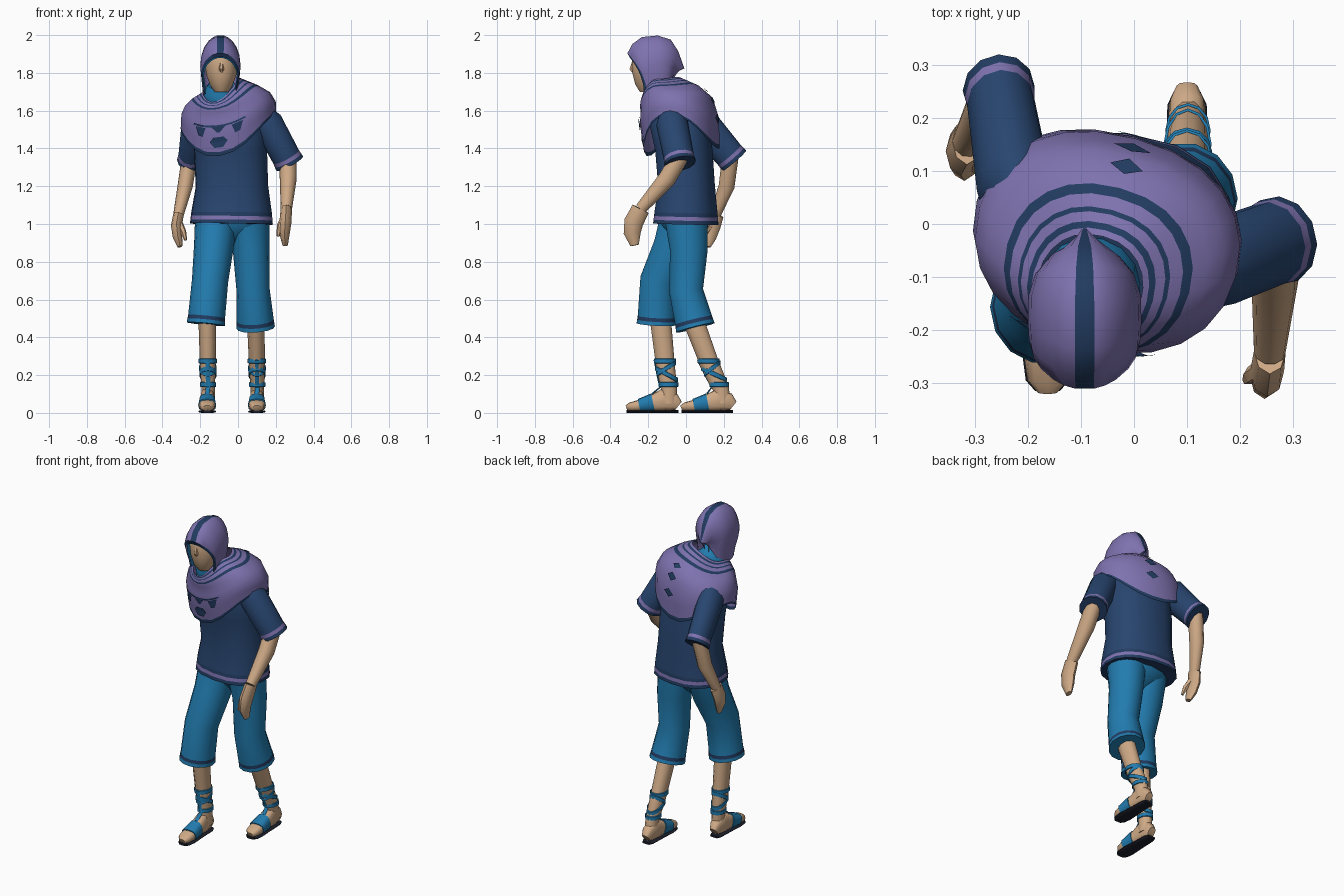
import bpy, bmesh, math
from mathutils import Vector

if "Cube" in bpy.data.objects:
    bpy.data.objects.remove(bpy.data.objects["Cube"])

COLOURS = {'p': ('lavender_cloth', (0.21, 0.17, 0.43)), 'n': ('navy_cloth', (0.021, 0.06, 0.16)),
           'd': ('dark_navy_trim', (0.016, 0.045, 0.12)), 'b': ('blue_cloth', (0.016, 0.20, 0.43)),
           's': ('skin', (0.62, 0.40, 0.24)), 'k': ('dark_sole', (0.012, 0.014, 0.025))}
MATS = {}
for key, (label, rgb) in COLOURS.items():
    MATS[key] = bpy.data.materials.new(label)
    MATS[key].diffuse_color = (*rgb, 1)


def finish(name, bm, keys):
    me = bpy.data.meshes.new(name)
    bm.to_mesh(me)
    bm.free()
    for k in keys:
        me.materials.append(MATS[k])
    me.polygons.foreach_set('use_smooth', [True] * len(me.polygons))
    me.set_sharp_from_angle(angle=math.radians(50))
    bpy.context.collection.objects.link(bpy.data.objects.new(name, me))


def loft(name, rings, colour, wrap=True, caps=True):
    """Skin a list of point rings; colour(i, j) gives the colour key of a face."""
    bm = bmesh.new()
    vs = [[bm.verts.new(p) for p in r] for r in rings]
    n, keys = len(rings[0]), []

    def add(loop, k):
        if k not in keys:
            keys.append(k)
        bm.faces.new(loop).material_index = keys.index(k)
    for i in range(len(rings) - 1):
        for j in range(n if wrap else n - 1):
            q = (j + 1) % n
            add([vs[i][j], vs[i + 1][j], vs[i + 1][q], vs[i][q]], colour(i, j))
    if caps:
        add(vs[0], colour(0, 0))
        add(vs[-1], colour(len(rings) - 2, 0))
        bmesh.ops.recalc_face_normals(bm, faces=bm.faces)
    finish(name, bm, keys)


def oval(a, e=1.0):
    c, s = math.cos(a), math.sin(a)
    return math.copysign(abs(c) ** e, c), math.copysign(abs(s) ** e, s)


def tube(name, path, col, hem='', flat=1.0, sides=12, ref=(1, 0, 0), e=1.0):
    """Limb along path points (x, y, z, radius[, depth]); hem adds one 2 cm stripe per letter."""
    pts = [Vector(p[:3]) for p in path]
    rad = [(p[3], p[4] if len(p) > 4 else p[3] * flat) for p in path]
    step = (pts[-1] - pts[-2]).normalized() * .02
    for _ in hem:
        pts.append(pts[-1] + step)
        rad.append((rad[-1][0] + .002, rad[-1][1] + .002))
    rings = []
    for i, (p, (ra, rb)) in enumerate(zip(pts, rad)):
        t = (pts[min(i + 1, len(pts) - 1)] - pts[max(i - 1, 0)]).normalized()
        side = Vector(ref)
        side = (side - t * side.dot(t)).normalized()
        ovals = [oval(math.tau * j / sides, e) for j in range(sides)]
        rings.append([p + side * c * ra + t.cross(side) * s * rb for c, s in ovals])
    rows = col * (len(path) - 1) + hem
    loft(name, rings, lambda i, j: rows[i])


def at(path, k, v):
    """Interpolate the path tuple whose k-th entry equals v."""
    for a, b in zip(path, path[1:]):
        if (a[k] - v) * (b[k] - v) <= 1e-9:
            f = (v - a[k]) / (b[k] - a[k])
            return [x + (y - x) * f for x, y in zip(a, b)]


# tunic body with striped hem
tube('tunic', [(-.06, -.08, 1.64, .13), (-.05, -.045, 1.56, .195), (-.04, -.012, 1.4, .195),
               (-.032, .003, 1.2, .193), (-.034, 0, 1.06, .215)], 'n', 'dpd', .78, 16, (.99, -.12, 0), .85)


# arms: striped sleeve, forearm, hand, thumb
def arm(side, sleeve, fore, hand, thumb, flat):
    tube(side + '_sleeve', sleeve, 'n', 'pd', flat)
    tube(side + '_forearm', fore, 's', flat=1.1, sides=10)
    tube(side + '_hand', [fore[-1]] + hand, 's', flat=1.6, sides=8)
    tube(side + '_thumb', thumb, 's', sides=6)


arm('left', [(.12, -.085, 1.6, .05), (.155, -.075, 1.54, .08), (.255, -.038, 1.355, .077)],
    [(.265, -.03, 1.36, .045), (.266, -.1, 1.24, .045), (.256, -.24, 1.08, .03)],
    [(.251, -.277, 1.01, .032), (.246, -.285, .95, .028), (.25, -.272, .887, .014)],
    [(.245, -.27, 1.03, .02), (.222, -.285, .99, .017), (.212, -.295, .935, .008)], 1.05)
arm('right', [(-.2, .03, 1.59, .05), (-.225, .07, 1.55, .072), (-.251, .23, 1.365, .064)],
    [(-.255, .235, 1.36, .042), (-.28, .215, 1.2, .04), (-.315, .155, 1.05, .028)],
    [(-.326, .137, .99, .029), (-.32, .12, .93, .025), (-.307, .11, .88, .013)],
    [(-.31, .13, 1.0, .02), (-.29, .105, .96, .016), (-.277, .092, .915, .008)], 1.25)

# foot stations: distance from heel, half width, height
FOOT = [(0, .022, .055), (.025, .034, .095), (.08, .036, .12), (.14, .039, .085), (.21, .044, .058),
        (.255, .038, .045), (.275, .02, .03)]


def leg(side, trouser, shin, fx, heel):
    tube(side + '_trouser_leg', trouser, 'b', 'db', 1.05, 14)
    tube(side + '_shin', shin, 's', flat=1.25, sides=10)
    # foot, sole and toe strap run forward from the heel
    tube(side + '_foot', [(fx, heel - d, .01 + h / 2, w, h / 2) for d, w, h in FOOT], 's', e=.7)
    tube(side + '_sole', [(fx, heel - d, .007, w + .003, .007) for d, w, h in FOOT], 'k', sides=8, e=.4)
    tube(side + '_toe_strap', [(fx, heel - d, .012 + h / 2, w + .004, h / 2 + .004)
                               for d, w, h in (at(FOOT, 0, v) for v in (.135, .175, .209))], 'b', e=.7)
    # wound ankle straps, alternately tilted
    for k, (z, tilt) in enumerate(((.275, 0), (.235, .03), (.205, -.03), (.15, 0))):
        rings = []
        for grow, dz in ((.001, .013), (.006, .011), (.006, -.011), (.001, -.013)):
            ring = []
            for j in range(12):
                c, s = oval(math.tau * j / 12)
                q = at(shin, 2, z + tilt * s)
                ring.append((q[0] + (q[3] + grow) * c, q[1] + (q[3] * 1.25 + grow) * s, z + tilt * s + dz))
            rings.append(ring)
        loft(f'{side}_ankle_strap_{k + 1}', rings, lambda i, j: 'b', caps=False)
    # centre strap down the front of the shin
    strap = [(q[0], q[1] - q[3] * 1.25 - .002, q[2], .012, .005) for q in (at(shin, 2, z) for z in (.28, .2, .135))]
    tube(side + '_front_strap', strap + [(fx, heel - .14, .1, .012, .005)], 'b', sides=6)


leg('right', [(-.115, -.02, 1.04, .112), (-.128, -.065, .88, .105), (-.148, -.145, .7, .096), (-.166, -.155, .51, .098)],
    [(-.163, -.14, .54, .048), (-.16, -.11, .26, .042), (-.158, -.09, .13, .036), (-.158, -.09, .05, .035)], -.163, -.04)
leg('left', [(.055, 0, 1.04, .112), (.07, .015, .86, .097), (.08, 0, .65, .088), (.091, .04, .49, .098)],
    [(.093, .02, .54, .048), (.1, .125, .26, .042), (.102, .185, .13, .036), (.103, .195, .05, .035)], .1, .25)
tube('trouser_seat', [(-.03, -.005, 1.06, .19), (-.03, -.005, .99, .19), (-.03, -.01, .93, .1), (-.03, -.01, .89, .04)],
     'b', flat=.65)

# shoulder mantle: (t, cx, cy, rx, ry, side z, front z, back z)
MANTLE = [(0, -.085, -.125, .10, .105, 1.735, 1.65, 1.77), (.3, -.068, -.085, .175, .155, 1.70, 1.61, 1.735),
          (.5, -.055, -.05, .225, .185, 1.665, 1.57, 1.68), (.7, -.05, -.035, .25, .203, 1.62, 1.51, 1.57),
          (1.0, -.05, -.022, .255, .193, 1.545, 1.36, 1.40)]
CT, ST = math.cos(math.radians(-15)), math.sin(math.radians(-15))


def mantle(u, t, out=0.0):
    _, cx, cy, rx, ry, zs, zf, zb = at(MANTLE, 0, t)
    c, s = oval(math.radians(u), .9)
    x, y = (rx + out) * c, (ry + out) * s
    z = zs + .033 * c + ((zb if s > 0 else zf) - zs) * abs(s) ** 2.4 + out * .7
    return Vector((cx + x * CT - y * ST, cy + x * ST + y * CT, z))


TS = [0, .04, .08, .14, .17, .25, .31, .4, .5, .6, .7, .83, .96, 1.0]
loft('mantle', [[mantle(j * 15, t) for j in range(24)] for t in TS],
     lambda i, j: 'pdpdpdppppppd'[i], caps=False)

# painted motifs as thin plates: back diamonds, chest band, teeth and pendant


def plate(u, t, low, high, dt):
    """Four-cornered plate: half widths low and high in degrees, half height dt."""
    return [(u - low, t + dt), (u + low, t + dt), (u + high, t - dt), (u - high, t - dt)]


plates = [[(90, t + .045), (97, t), (90, t - .045), (83, t)] for t in (.42, .56, .73)]
plates += [plate(u, .685, 4.5, 4.5, .015) for u in range(243, 300, 9)]
plates += [plate(u, .76, 3, 7, .05) for u in (249, 291)]
plates += [plate(270, .73, 1, 7, .03), plate(270, .835, 9, 5, .025), plate(270, .89, 4, 9, .03)]
bm = bmesh.new()
for poly in plates:
    bm.faces.new([bm.verts.new(mantle(u, t, .006)) for u, t in poly])
finish('mantle_motifs', bm, 'd')

# neck scarf, head and nose
tube('neck_scarf', [(-.078, -.10, 1.60, .09), (-.086, -.132, 1.68, .097), (-.087, -.142, 1.705, .092),
                    (-.088, -.16, 1.74, .07)], 'b', sides=14)
tube('head', [(-.088, -.205, 1.70, .037), (-.088, -.205, 1.735, .06), (-.088, -.198, 1.79, .08),
              (-.09, -.195, 1.85, .086), (-.09, -.19, 1.91, .08), (-.09, -.18, 1.96, .04)], 's', flat=1.1, sides=14)
tube('nose', [(-.088, -.277, 1.865, .008), (-.088, -.287, 1.82, .014), (-.088, -.28, 1.805, .008)], 's', sides=6)

# hood: arches from the face opening to the tail (top y, top z, bottom y, bottom z, half width)
ARCHES = [(-.300, 1.885, -.222, 1.69, .093), (-.312, 1.905, -.208, 1.69, .101), (-.285, 1.955, -.195, 1.685, .105),
          (-.235, 1.992, -.17, 1.68, .107), (-.15, 2.0, -.13, 1.69, .106), (-.08, 1.978, -.098, 1.71, .093),
          (-.04, 1.915, -.078, 1.725, .07), (-.008, 1.825, -.072, 1.775, .02), (-.065, 1.80, -.068, 1.73, .015)]
VS = [1, .8, .6, .48, .36, .24, .15, .066]
VS += [-v for v in reversed(VS)]


def arch(ty, tz, by, bz, w, v):
    a, h = abs(v), tz - bz
    if a <= .6:
        g = a / .6 * math.pi / 2
        x, z = w * math.sin(g), tz - .5 * h * (1 - math.cos(g))
    else:
        b = (a - .6) / .4
        x, z = w * (1 - .14 * b), tz - .5 * h * (1 + b)
    return (-.093 + math.copysign(x, v), by + (ty - by) * ((z - bz) / h) ** 2, z)


loft('hood', [[arch(*r, v) for v in VS] for r in ARCHES],
     lambda i, j: 'd' if i == 0 or j == 7 else 'p', wrap=False, caps=False)
# blue lining just inside the hood opening
lining = [(ty + .004, tz - .006, by + .004, bz, w - .006) for ty, tz, by, bz, w in (ARCHES[0], ARCHES[2], ARCHES[3])]
loft('hood_lining', [[arch(*r, v) for v in reversed(VS)] for r in lining], lambda i, j: 'b', wrap=False, caps=False)

for m in bpy.data.materials:
    if m.users and not m.is_grease_pencil:
        m.use_nodes = True
        m.node_tree.nodes["Principled BSDF"].inputs["Base Color"].default_value = m.diffuse_color
